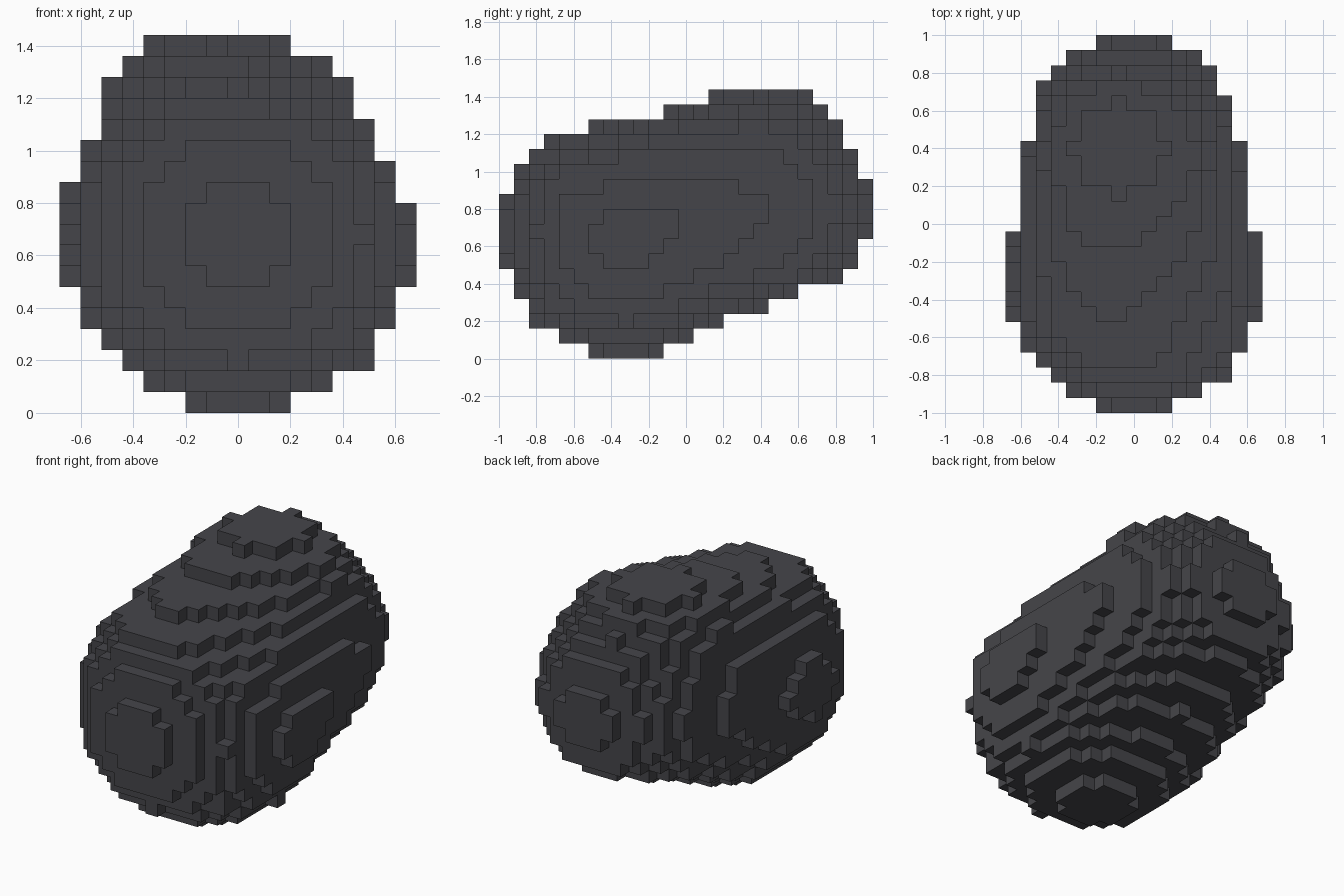
import bpy
import bmesh
from mathutils import Vector

cube = bpy.data.objects.get("Cube")
if cube:
    bpy.data.objects.remove(cube)

STEP = 0.08            # block size
NX, NY, NZ = 17, 25, 18

# Overlapping lobes: centre and radius
FRONT = (Vector((0.002, -0.322, 0.678)), 0.672)
BACK = (Vector((-0.004, 0.432, 0.80)), 0.558)
CROWN = (Vector((-0.08, 0.40, 1.0)), 0.471)
SHOULDER = (Vector((0.06, 0.36, 0.95)), 0.46)


def blend(a, b, steps=12):
    """Spheres that sweep from one lobe to another."""
    return [(a[0].lerp(b[0], i / steps), a[1] + (b[1] - a[1]) * i / steps)
            for i in range(1, steps + 1)]


BODY = blend(FRONT, BACK) + blend(FRONT, CROWN)[:-1] + [SHOULDER]


def inside(p, ball):
    return (p - ball[0]).length_squared <= ball[1] ** 2


def inside_front(p, power=2.2, radius=0.6568):
    """Slightly squared front lobe."""
    return sum(abs(d) ** power for d in p - FRONT[0]) <= radius ** power


def solid(p):
    if inside(p, CROWN):
        return True
    # Sloping, gently rounded top and bevelled upper left flank
    if p.z > 1.1745 + 0.24 * (p.y + 0.76) - 0.55 * (p.x + 0.12) ** 2:
        return False
    if 2 * p.x + p.z > 2.04 + 0.05 * (p.y + 0.44):
        return False
    if inside_front(p):
        return True
    # Sloping underside toward the raised back
    if p.z < 0.355 + 0.38 * (p.y - 0.6) + 0.5 * p.x ** 2:
        return False
    return any(inside(p, ball) for ball in BODY)


def corner(i, j, k):
    return Vector(((i - NX / 2) * STEP, (j - NY / 2) * STEP, k * STEP))


cells = {(i, j, k) for i in range(NX) for j in range(NY) for k in range(NZ)
         if solid(corner(i + 0.5, j + 0.5, k + 0.5))}

# Skin the blocks: a square wherever a block meets empty space
bm = bmesh.new()
verts = {}


def vert(key):
    if key not in verts:
        verts[key] = bm.verts.new(corner(*key))
    return verts[key]


for cell in sorted(cells):
    for axis in range(3):
        u, v = (axis + 1) % 3, (axis + 2) % 3
        for side in (0, 1):
            near = list(cell)
            near[axis] += 2 * side - 1
            if tuple(near) in cells:
                continue
            loop = []
            for du, dv in ((0, 0), (1, 0), (1, 1), (0, 1)):
                key = list(cell)
                key[axis] += side
                key[u] += du
                key[v] += dv
                loop.append(vert(tuple(key)))
            bm.faces.new(loop if side else loop[::-1])

mesh = bpy.data.meshes.new("boulder")
bm.to_mesh(mesh)
bm.free()

# Dark grey stone
stone = bpy.data.materials.new("dark_grey_stone")
stone.use_nodes = True
colour = (0.06, 0.06, 0.068, 1.0)
stone.diffuse_color = colour
for node in stone.node_tree.nodes:
    if node.type == 'BSDF_PRINCIPLED':
        node.inputs["Base Color"].default_value = colour
        node.inputs["Roughness"].default_value = 0.9
mesh.materials.append(stone)

boulder = bpy.data.objects.new("boulder", mesh)
bpy.context.scene.collection.objects.link(boulder)
